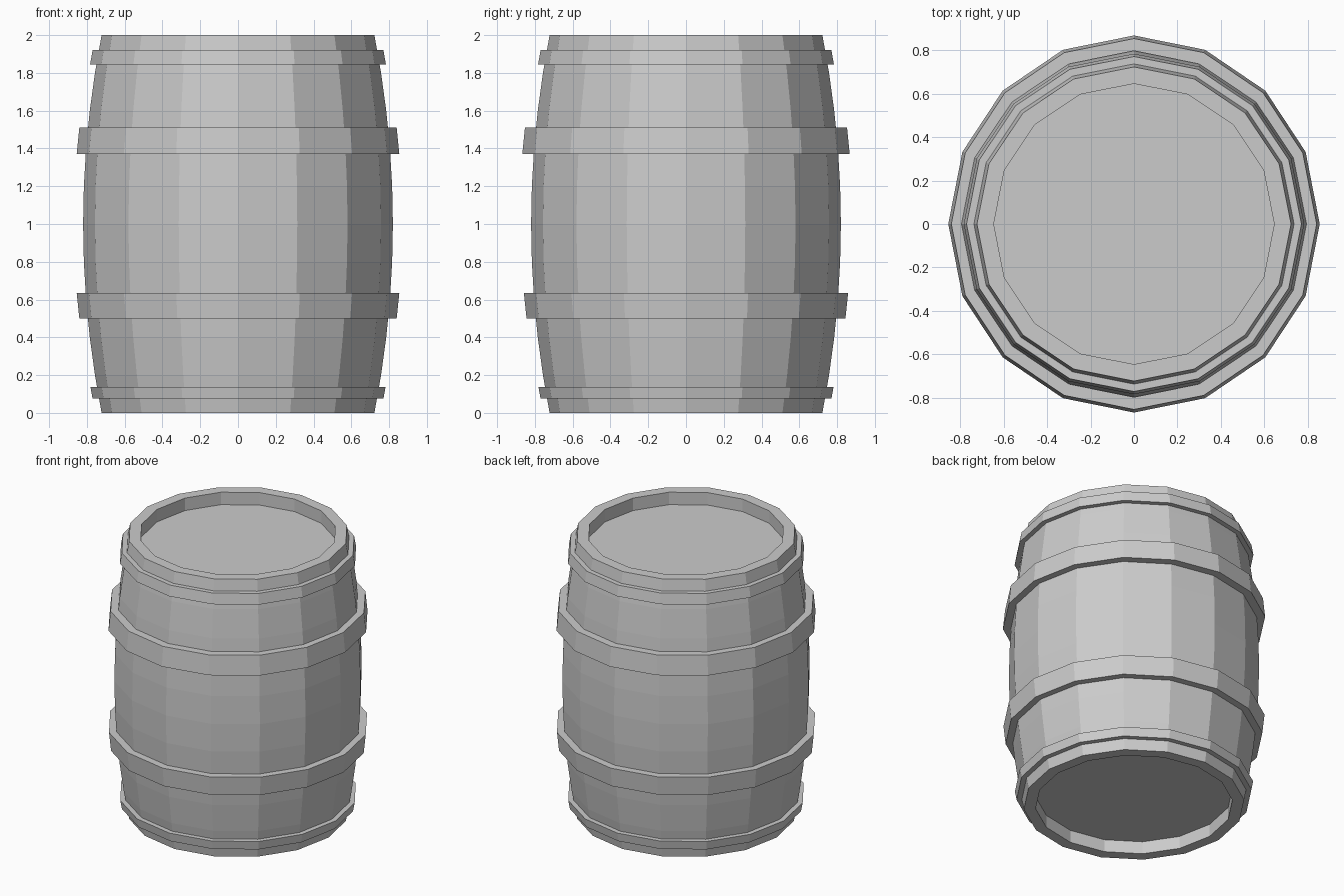
import bpy
import math

if "Cube" in bpy.data.objects:
    bpy.data.objects.remove(bpy.data.objects["Cube"])

SIDES = 16


def body_radius(z):
    return 0.82 - 0.098 * (z - 1) ** 2


def lathe(name, profile, closed=False, y_scale=1.0):
    """Revolve (radius, z) points round z; open profiles get end caps."""
    verts, faces = [], []
    for r, z in profile:
        for i in range(SIDES):
            a = 2 * math.pi * i / SIDES
            verts.append((r * math.cos(a), r * math.sin(a) * y_scale, z))
    n = len(profile)
    for k in range(n if closed else n - 1):
        m = (k + 1) % n
        for i in range(SIDES):
            j = (i + 1) % SIDES
            faces.append((k * SIDES + i, k * SIDES + j, m * SIDES + j, m * SIDES + i))
    if not closed:
        faces.append(tuple(reversed(range(SIDES))))
        faces.append(tuple(range((n - 1) * SIDES, n * SIDES)))
    mesh = bpy.data.meshes.new(name)
    mesh.from_pydata(verts, [], faces)
    obj = bpy.data.objects.new(name, mesh)
    bpy.context.collection.objects.link(obj)
    return obj


def hoop(name, z0, z1, r0, r1, y_scale=1.0):
    """Solid band whose inner side sits just under the staves."""
    inner = [(body_radius(z1) - 0.01, z1), (body_radius(z0) - 0.01, z0)]
    return lathe(name, [(r0, z0), (r1, z1)] + inner, True, y_scale)


# Bulging body with recessed heads at both ends
RINGS, LIP, DEPTH = 10, 0.645, 0.09
staves = [(body_radius(2 * i / RINGS), 2 * i / RINGS) for i in range(RINGS + 1)]
lathe("barrel_body", [(LIP, DEPTH), (LIP, 0)] + staves + [(LIP, 2), (LIP, 2 - DEPTH)])

# Hoops
hoop("bottom_hoop", 0.075, 0.137, 0.77, 0.781)
hoop("lower_hoop", 0.50, 0.635, 0.84, 0.854, 1.005)
hoop("upper_hoop", 1.37, 1.51, 0.854, 0.84, 1.015)
hoop("top_hoop", 1.845, 1.92, 0.783, 0.77)
